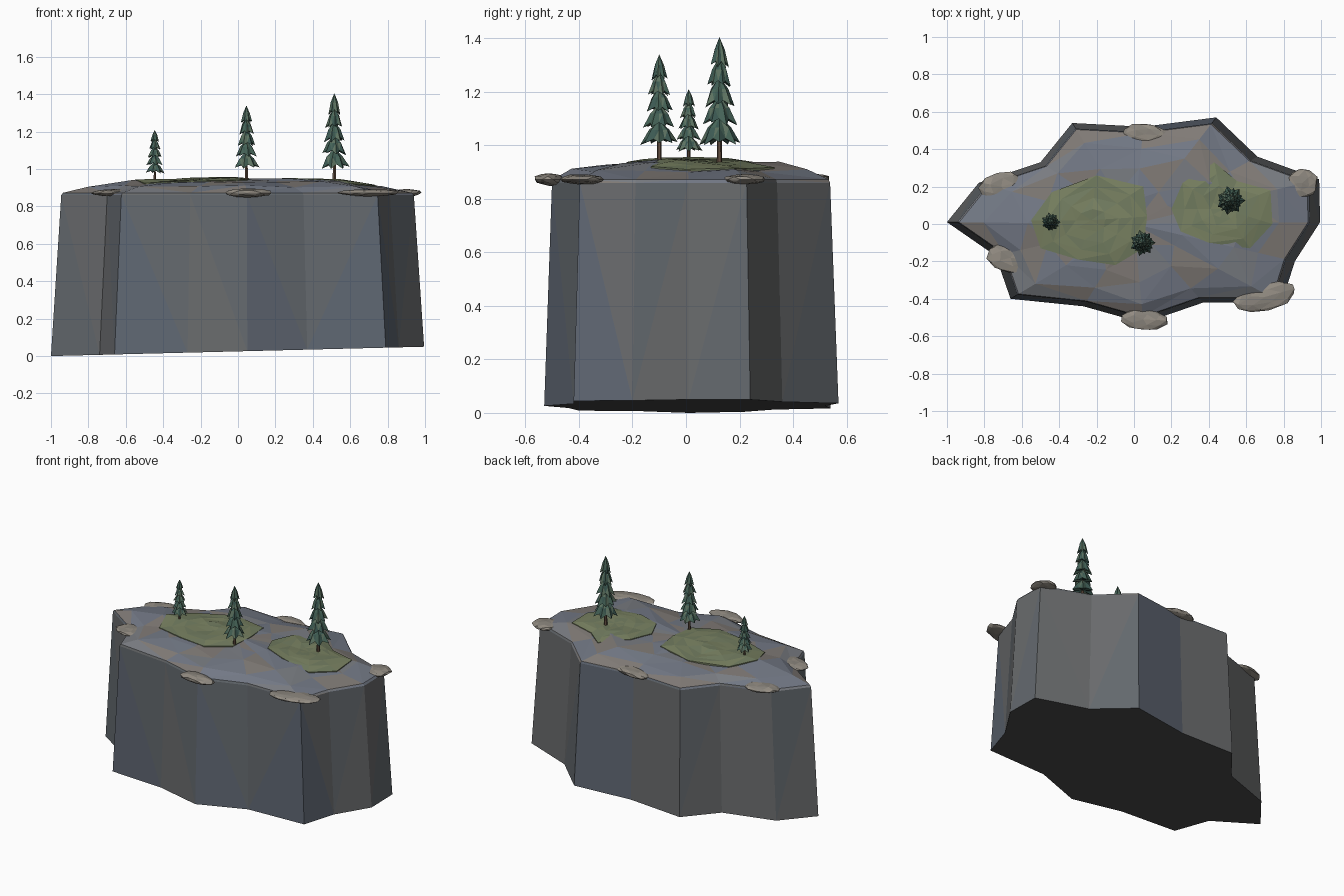
import bpy, bmesh, math, random
from mathutils import Vector, Matrix
from mathutils.bvhtree import BVHTree

if "Cube" in bpy.data.objects:
    bpy.data.objects.remove(bpy.data.objects["Cube"])

random.seed(7)


def material(name, rgb):
    m = bpy.data.materials.new(name)
    m.diffuse_color = (*rgb, 1)
    m.use_nodes = True
    m.node_tree.nodes["Principled BSDF"].inputs["Base Color"].default_value = m.diffuse_color
    return m


CLIFF = [material("slate", (0.125, 0.14, 0.155)), material("slate_blue", (0.115, 0.135, 0.17)),
         material("slate_grey", (0.14, 0.145, 0.15))]
TOP = [material("top_blue", (0.17, 0.19, 0.235)), material("top_grey", (0.19, 0.20, 0.22)),
       material("top_brown", (0.215, 0.195, 0.18))]
UNDER = [material("underside", (0.07, 0.07, 0.07))]
GRASS = [material("grass", (0.19, 0.22, 0.12)), material("grass_dark", (0.165, 0.20, 0.115))]
ROCK = [material("stone", (0.30, 0.27, 0.23)), material("stone_dark", (0.25, 0.23, 0.20))]
NEEDLE = [material("needle", (0.06, 0.125, 0.095)), material("needle_light", (0.11, 0.17, 0.12)),
          material("needle_dark", (0.045, 0.10, 0.085))]
BARK = [material("bark", (0.12, 0.075, 0.05))]


def finish(name, bm, mats, weights=None):
    """Triangulate, tint facets at random, link the object."""
    bmesh.ops.recalc_face_normals(bm, faces=bm.faces)
    bmesh.ops.triangulate(bm, faces=bm.faces)
    me = bpy.data.meshes.new(name)
    for m in mats:
        me.materials.append(m)
    for f in bm.faces:
        f.material_index = weights(f) if weights else random.randrange(len(mats))
    bm.to_mesh(me)
    ob = bpy.data.objects.new(name, me)
    bpy.context.collection.objects.link(ob)
    return ob


def bridge(bm, a, b):
    n = len(a)
    for i in range(n):
        bm.faces.new((a[i], a[(i + 1) % n], b[(i + 1) % n], b[i]))


def fan(bm, ring, tip):
    for i in range(len(ring)):
        bm.faces.new((ring[i], ring[(i + 1) % len(ring)], tip))


# Cliff block: footprint outline, tapered walls and a gently domed faceted top
OUTLINE = [(-1, .01), (-.74, -.17), (-.66, -.40), (-.27, -.44), (.05, -.53), (.37, -.42),
           (.79, -.42), (.86, -.20), (.995, .01), (.99, .24), (.66, .36), (.44, .57),
           (.05, .52), (-.33, .54), (-.50, .33), (-.83, .22)]
bm = bmesh.new()
base = [bm.verts.new((x, y, 0.025 * (x + 1))) for x, y in OUTLINE]
bm.faces.new(base)
prev = base
for s, z, j in [(.945, .86, 0), (.935, .873, 0), (.80, .905, .03), (.58, .932, .045), (.28, .943, .03)]:
    ring = []
    for x, y in OUTLINE:
        k = s + random.uniform(-j, j)
        ring.append(bm.verts.new((x * k, y * k, z + random.uniform(-j, j) * .25)))
    bridge(bm, prev, ring)
    prev = ring
fan(bm, prev, bm.verts.new((0, 0, .948)))


def land_tint(f):
    if f.normal.z < -.5:
        return 6
    if f.normal.z < .4:
        return random.choice((0, 1, 2))
    return 3 + random.choice((0, 0, 1, 2))


finish("cliff_island", bm, CLIFF + TOP + UNDER, land_tint)
tree_bvh = BVHTree.FromBMesh(bm)


def ground(x, y):
    hit = tree_bvh.ray_cast(Vector((x, y, 3)), Vector((0, 0, -1)))[0]
    return hit.z if hit else .86


# Grass patches draped over the top
def grass(name, cx, cy, pts):
    b = bmesh.new()
    prev = None
    for s, lift in ((1, -.006), (1, .005), (.75, .009), (.5, .010), (.25, .010)):
        ring = []
        for x, y in pts:
            px, py = cx + (x - cx) * s, cy + (y - cy) * s
            ring.append(b.verts.new((px, py, ground(px, py) + lift)))
        if prev:
            bridge(b, prev, ring)
        prev = ring
    fan(b, prev, b.verts.new((cx, cy, ground(cx, cy) + .010)))
    finish(name, b, GRASS)


grass("grass_left", -.23, .02, [(-.55, .02), (-.44, .17), (-.2, .26), (.05, .2), (.07, .04), (.05, -.13),
                                (-.1, -.22), (-.3, -.19), (-.5, -.13)])
grass("grass_right", .48, .08, [(.2, .08), (.26, .22), (.43, .33), (.55, .23), (.73, .18), (.74, 0),
                                (.62, -.13), (.4, -.1), (.25, -.04)])

# Flat stones along the rim
for i, (x, y, rx, ry, rz, ang) in enumerate([
        (-.71, .20, .12, .08, .020, 15), (-.66, -.18, .13, .085, .020, -10), (.05, -.51, .13, .06, .024, -3),
        (.70, -.39, .175, .078, .020, 16), (.90, .22, .085, .08, .020, -30), (.06, .48, .13, .06, .022, -5)]):
    b = bmesh.new()
    bmesh.ops.create_icosphere(b, subdivisions=2, radius=1)
    for v in b.verts:
        v.co *= random.uniform(.9, 1.06)
    b.transform(Matrix.Translation((x, y, .873)) @ Matrix.Rotation(math.radians(ang), 4, 'Z')
                @ Matrix.Diagonal((rx, ry, rz, 1)))
    finish(f"rim_stone_{i + 1}", b, ROCK)


# Conifers: thin trunk and stacked star-shaped tiers
def conifer(name, x, y, tip, r):
    z0 = ground(x, y) - .01
    h = tip - z0
    t = bmesh.new()
    bmesh.ops.create_cone(t, segments=6, radius1=r * .13, radius2=r * .06, depth=h * .9, cap_ends=True,
                          matrix=Matrix.Translation((x, y, z0 + h * .45)))
    finish(name + "_trunk", t, BARK)
    b = bmesh.new()
    for k, (zb, zt, rr) in enumerate([(.18, .40, 1), (.33, .55, .86), (.47, .70, .74),
                                      (.62, .85, .60), (.77, 1.0, .44)]):
        low, mid = [], []
        for i in range(14):
            a = math.tau * (i + k * .9) / 14
            spike = i % 2 == 0
            q = r * rr * (random.uniform(.88, 1.05) if spike else .66)
            z = z0 + h * (zb + (random.uniform(-.01, .02) if spike else .045))
            low.append(b.verts.new((x + q * math.cos(a), y + q * math.sin(a), z)))
            q = r * rr * (.56 if spike else .44)
            mid.append(b.verts.new((x + q * math.cos(a), y + q * math.sin(a), z0 + h * (zb + (zt - zb) * .58))))
        bridge(b, low, mid)
        fan(b, mid, b.verts.new((x, y, z0 + h * zt)))
        fan(b, low, b.verts.new((x, y, z0 + h * (zb + .06))))
    finish(name + "_foliage", b, NEEDLE)


conifer("small_conifer", -.445, .01, 1.21, .053)
conifer("medium_conifer", .045, -.10, 1.34, .071)
conifer("tall_conifer", .515, .125, 1.405, .081)
